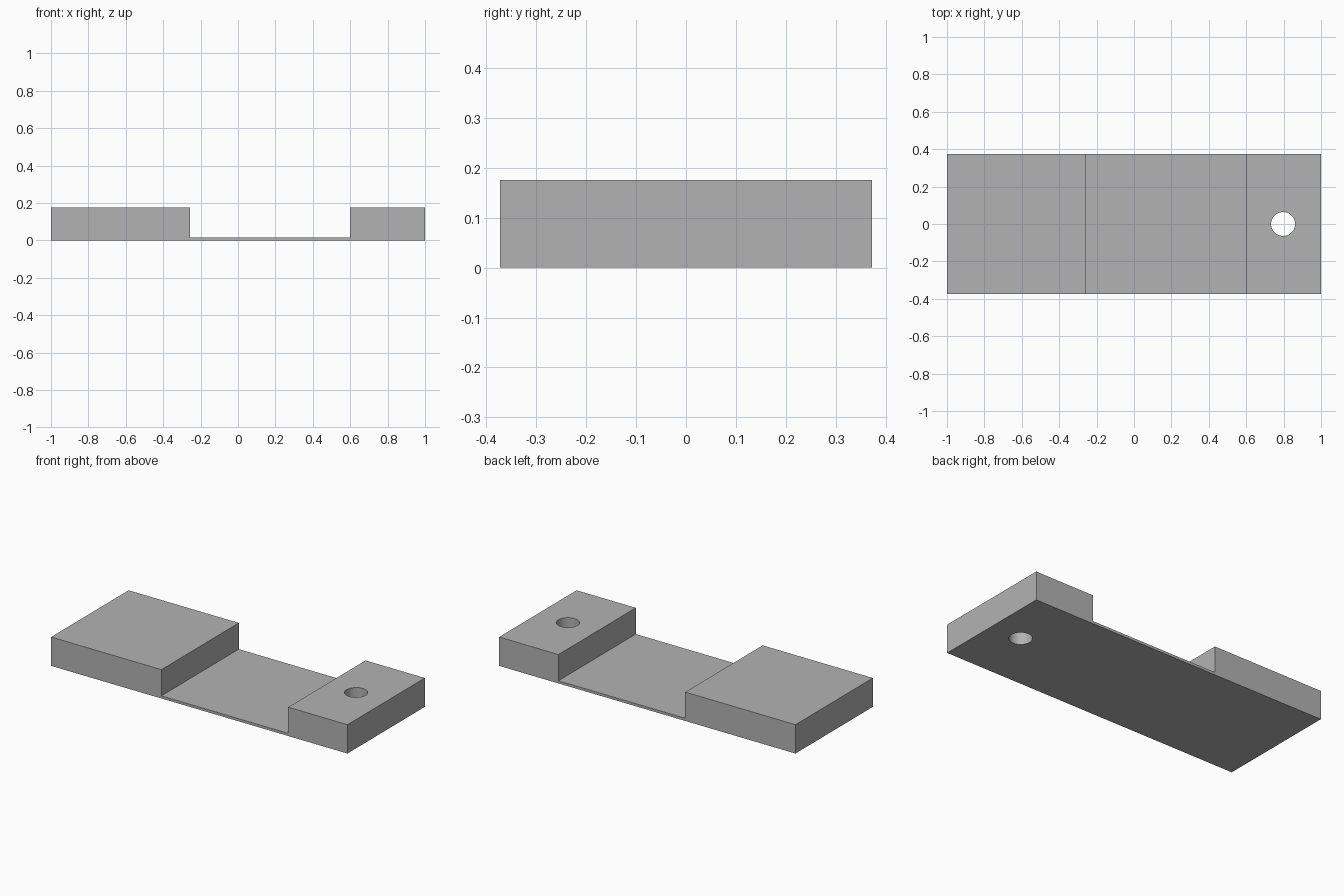
import bpy
import bmesh

if "Cube" in bpy.data.objects:
    bpy.data.objects.remove(bpy.data.objects["Cube"])

HALF_WIDTH = 0.373
HEIGHT, WEB = 0.176, 0.016
STEP_LEFT, STEP_RIGHT = -0.256, 0.6
HOLE_X, HOLE_RADIUS = 0.797, 0.064

grey = bpy.data.materials.new("plain grey")
grey.diffuse_color = (0.45, 0.45, 0.45, 1)
grey.use_nodes = True
grey.node_tree.nodes["Principled BSDF"].inputs["Base Color"].default_value = grey.diffuse_color


def add_object(name, bm):
    bmesh.ops.recalc_face_normals(bm, faces=bm.faces)
    mesh = bpy.data.meshes.new(name)
    bm.to_mesh(mesh)
    bm.free()
    mesh.materials.append(grey)
    obj = bpy.data.objects.new(name, mesh)
    bpy.context.collection.objects.link(obj)
    return obj


# Stepped plate: side profile extruded across the width
profile = [(-1, 0), (1, 0), (1, HEIGHT), (STEP_RIGHT, HEIGHT), (STEP_RIGHT, WEB),
           (STEP_LEFT, WEB), (STEP_LEFT, HEIGHT), (-1, HEIGHT)]
bm = bmesh.new()
side = bm.faces.new([bm.verts.new((x, -HALF_WIDTH, z)) for x, z in profile])
result = bmesh.ops.extrude_face_region(bm, geom=[side])
moved = [v for v in result["geom"] if isinstance(v, bmesh.types.BMVert)]
bmesh.ops.translate(bm, verts=moved, vec=(0, 2 * HALF_WIDTH, 0))
plate = add_object("stepped_plate", bm)

# Round through hole in the short block
bm = bmesh.new()
bmesh.ops.create_cone(bm, cap_ends=True, segments=64, radius1=HOLE_RADIUS,
                      radius2=HOLE_RADIUS, depth=1)
bmesh.ops.translate(bm, verts=bm.verts, vec=(HOLE_X, 0, 0))
cutter = add_object("hole_cutter", bm)

cut = plate.modifiers.new("hole", 'BOOLEAN')
cut.operation = 'DIFFERENCE'
cut.solver = 'EXACT'
cut.object = cutter
bpy.context.view_layer.objects.active = plate
plate.select_set(True)
bpy.ops.object.modifier_apply(modifier=cut.name)
bpy.data.objects.remove(cutter)

# Smooth hole wall, crisp block edges
bpy.ops.object.shade_smooth_by_angle()
